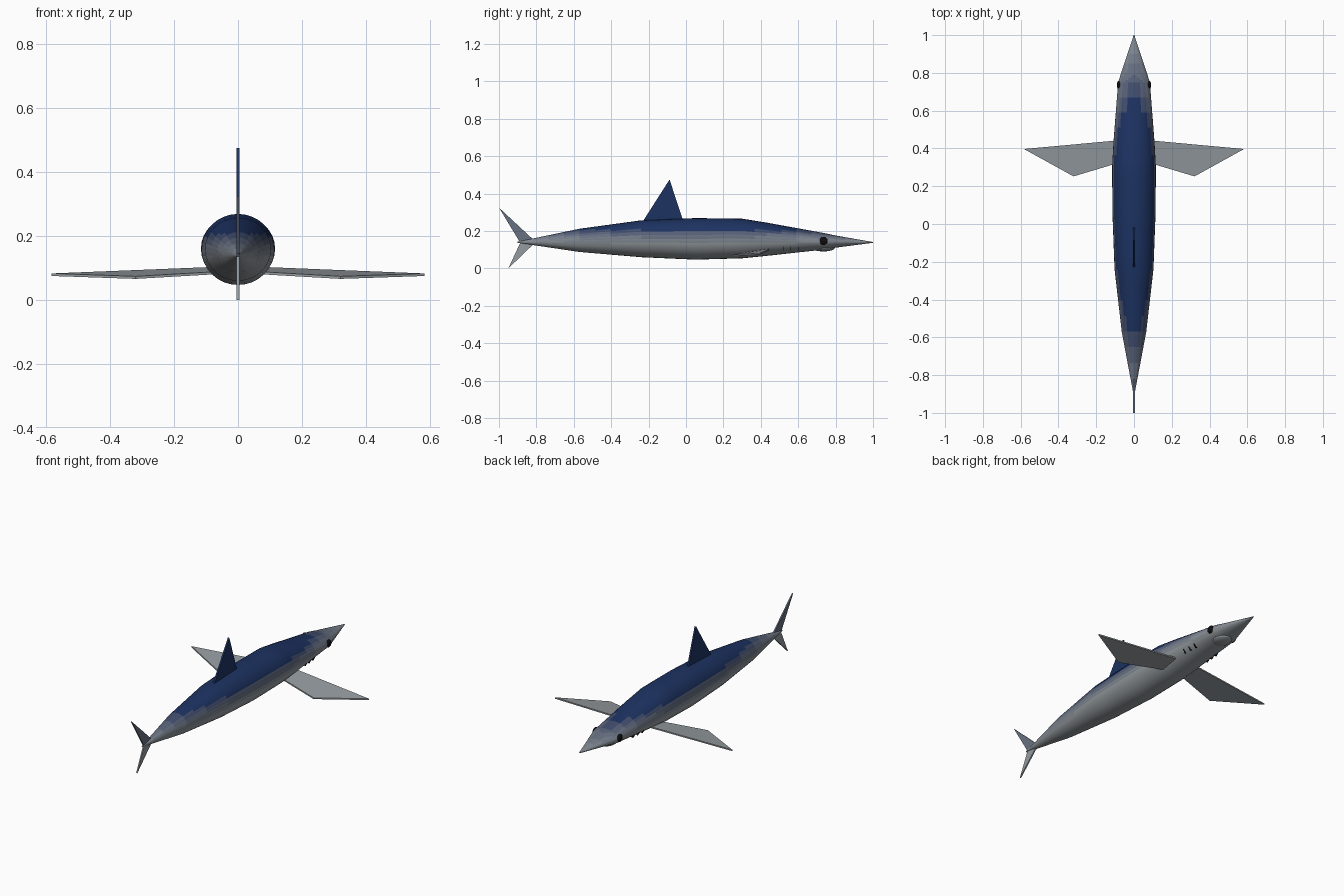
import bpy, bmesh, math
from mathutils import Vector

if "Cube" in bpy.data.objects:
    bpy.data.objects.remove(bpy.data.objects["Cube"])


def material(name, rgb):
    m = bpy.data.materials.new(name)
    m.diffuse_color = (*rgb, 1)
    m.use_nodes = True
    m.node_tree.nodes["Principled BSDF"].inputs["Base Color"].default_value = m.diffuse_color
    return m


NAVY, GREY = Vector((0.012, 0.032, 0.12)), Vector((0.30, 0.33, 0.35))
LEVELS = 8
shades = [material(f"skin_{i}", GREY.lerp(NAVY, i / (LEVELS - 1))) for i in range(LEVELS)]
black = material("black", (0.004, 0.004, 0.005))


def finish(name, bm, mats, smooth=False):
    bmesh.ops.recalc_face_normals(bm, faces=bm.faces[:])
    me = bpy.data.meshes.new(name)
    bm.to_mesh(me)
    bm.free()
    ob = bpy.data.objects.new(name, me)
    bpy.context.collection.objects.link(ob)
    for m in mats:
        me.materials.append(m)
    if smooth:
        bpy.ops.object.select_all(action='DESELECT')
        ob.select_set(True)
        bpy.context.view_layer.objects.active = ob
        bpy.ops.object.shade_smooth_by_angle(angle=math.radians(30))
    return ob


def slab(name, points, thickness, mat):
    """Flat polygon given thickness along its thin axis vector."""
    bm = bmesh.new()
    t = Vector(thickness) / 2
    a = [bm.verts.new(Vector(p) + t) for p in points]
    b = [bm.verts.new(Vector(p) - t) for p in points]
    bm.faces.new(a)
    bm.faces.new(b[::-1])
    n = len(points)
    for i in range(n):
        bm.faces.new((a[i], b[i], b[(i + 1) % n], a[(i + 1) % n]))
    return finish(name, bm, [mat])


def ball(name, loc, scale, mat):
    bm = bmesh.new()
    bmesh.ops.create_uvsphere(bm, u_segments=16, v_segments=10, radius=1)
    for v in bm.verts:
        v.co = Vector(loc) + Vector(c * s for c, s in zip(v.co, scale))
    return finish(name, bm, [mat], True)


# Body: loft of elliptical rings (y, half width, bottom z, top z)
stations = [(-0.90, 0.003, 0.137, 0.143), (-0.57, 0.065, 0.088, 0.212),
            (-0.24, 0.103, 0.060, 0.257), (0.05, 0.114, 0.047, 0.269),
            (0.30, 0.116, 0.054, 0.266), (0.43, 0.109, 0.067, 0.245),
            (0.75, 0.084, 0.102, 0.187), (0.80, 0.068, 0.111, 0.176),
            (1.00, 0.002, 0.137, 0.141)]
SIDES, STEPS = 32, 4
rows = [[p + (q - p) * k / STEPS for p, q in zip(s, e)]
        for s, e in zip(stations, stations[1:]) for k in range(STEPS)]
rows.append(list(stations[-1]))
bm = bmesh.new()
rings = []
for y, w, lo, hi in rows:
    rings.append([bm.verts.new((w * math.cos(a), y, (lo + hi) / 2 + (hi - lo) / 2 * math.sin(a)))
                  for a in (2 * math.pi * i / SIDES for i in range(SIDES))])
for r, s in zip(rings, rings[1:]):
    for i in range(SIDES):
        j = (i + 1) % SIDES
        bm.faces.new((r[i], r[j], s[j], s[i]))
bm.faces.new(rings[0])
bm.faces.new(rings[-1])
for f in bm.faces:
    t = (f.calc_center_median().z - 0.125) / 0.085
    f.material_index = round(max(0, min(1, t)) * (LEVELS - 1))
finish("body", bm, shades, True)

# Dorsal fin and forked tail
slab("dorsal_fin", [(0, -0.235, 0.245), (0, -0.015, 0.255), (0, -0.088, 0.475)], (0.01, 0, 0), shades[-1])
slab("tail_upper_lobe", [(0, -0.81, 0.148), (0, -0.885, 0.135), (0, -1.0, 0.325)], (0.008, 0, 0), shades[4])
slab("tail_lower_lobe", [(0, -0.81, 0.135), (0, -0.95, 0.0), (0, -0.885, 0.14)], (0.008, 0, 0), shades[0])

for s, side in ((-1, "left"), (1, "right")):
    # Pectoral fin
    slab(f"pectoral_fin_{side}",
         [(s * 0.06, 0.445, 0.10), (s * 0.583, 0.397, 0.079), (s * 0.32, 0.252, 0.070), (s * 0.06, 0.33, 0.085)],
         (0, 0, 0.008), shades[0])
    # Eye
    ball(f"eye_{side}", (s * 0.079, 0.735, 0.147), (0.012, 0.023, 0.022), black)
    # Gill slits
    for i in range(3):
        y = 0.52 + 0.04 * i
        x = 0.085 - 0.003 * i
        slab(f"gill_{side}_{i}", [(s * x, y - 0.002, 0.118), (s * x, y + 0.002, 0.118),
                                  (s * (x - 0.012), y + 0.002, 0.097), (s * (x - 0.012), y - 0.002, 0.097)],
             (s * 0.012, 0, -0.004), black)

# Lower jaw
ball("jaw", (0, 0.735, 0.108), (0.05, 0.06, 0.017), shades[0])
